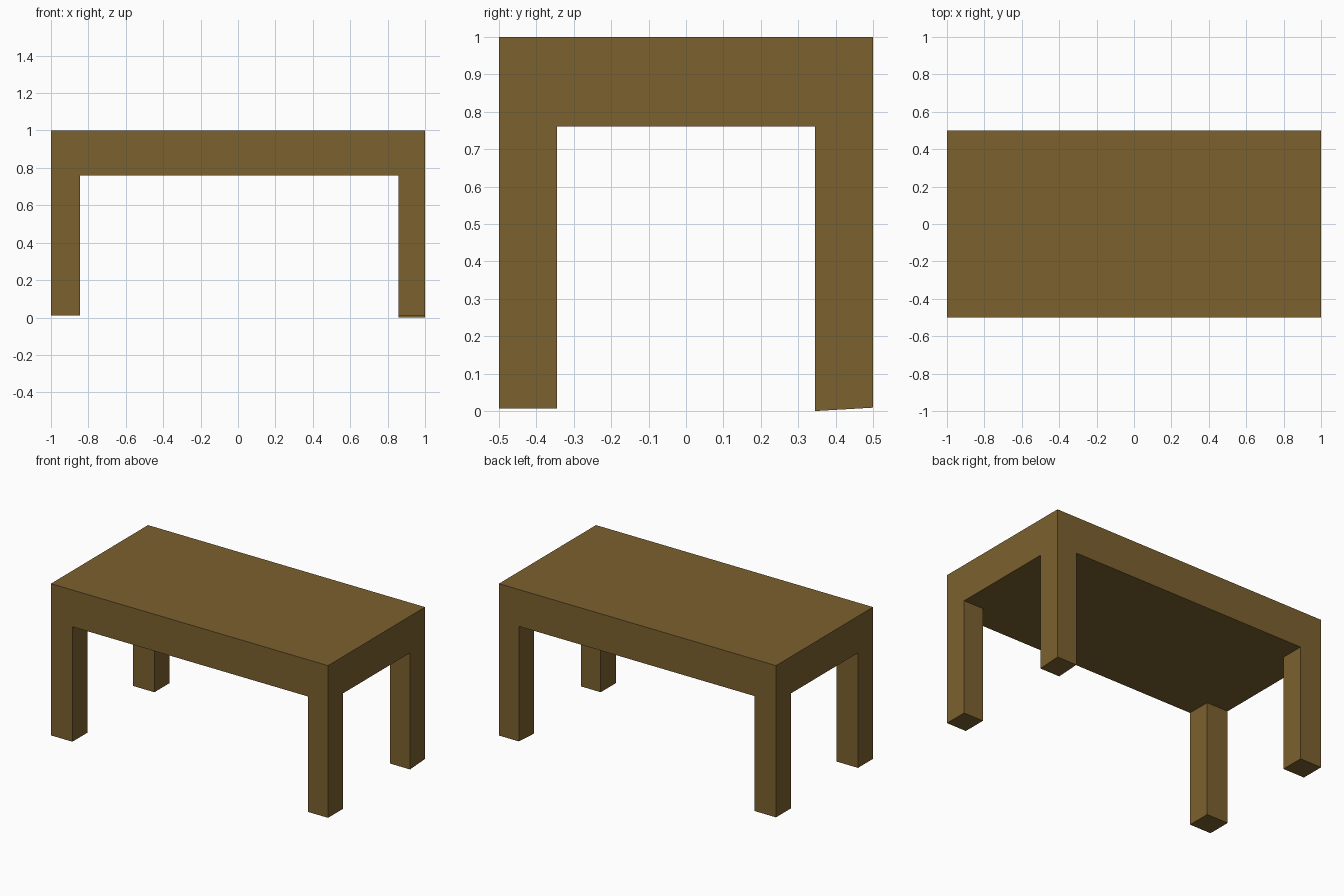
import bpy

if "Cube" in bpy.data.objects:
    bpy.data.objects.remove(bpy.data.objects["Cube"])

wood = bpy.data.materials.new("brown wood")
wood.diffuse_color = (0.2, 0.119, 0.028, 1.0)
wood.use_nodes = True
wood.node_tree.nodes["Principled BSDF"].inputs["Base Color"].default_value = wood.diffuse_color

UNDERSIDE = 0.76


def box(name, lo, hi):
    """Axis-aligned box between two corners."""
    size = [b - a for a, b in zip(lo, hi)]
    centre = [(a + b) / 2 for a, b in zip(lo, hi)]
    bpy.ops.mesh.primitive_cube_add(size=1, location=centre)
    ob = bpy.context.object
    ob.name = name
    ob.scale = size
    bpy.ops.object.transform_apply(location=False, rotation=False, scale=True)
    ob.data.materials.append(wood)
    return ob


# Thick table top
box("table_top", (-1, -0.5, UNDERSIDE), (1, 0.5, 1))

# Corner legs, flush with the outer sides; the feet are very slightly uneven
for side, x_out, x_in in (("left", -1, -0.845), ("right", 1, 0.857)):
    for end, y_out, y_in in (("front", -0.5, -0.345), ("back", 0.5, 0.345)):
        foot = {"left_front": 0.01, "left_back": 0.01,
                "right_front": 0.007, "right_back": 0.0}[side + "_" + end]
        box(f"{end}_{side}_leg",
            (min(x_out, x_in), min(y_out, y_in), foot),
            (max(x_out, x_in), max(y_out, y_in), UNDERSIDE))

# Tilt the back right foot so its inner edge touches the ground
leg = bpy.data.objects["back_right_leg"]
for v in leg.data.vertices:
    world = leg.matrix_world @ v.co
    if world.z < 0.1 and world.y > 0.45:
        v.co.z += 0.009
